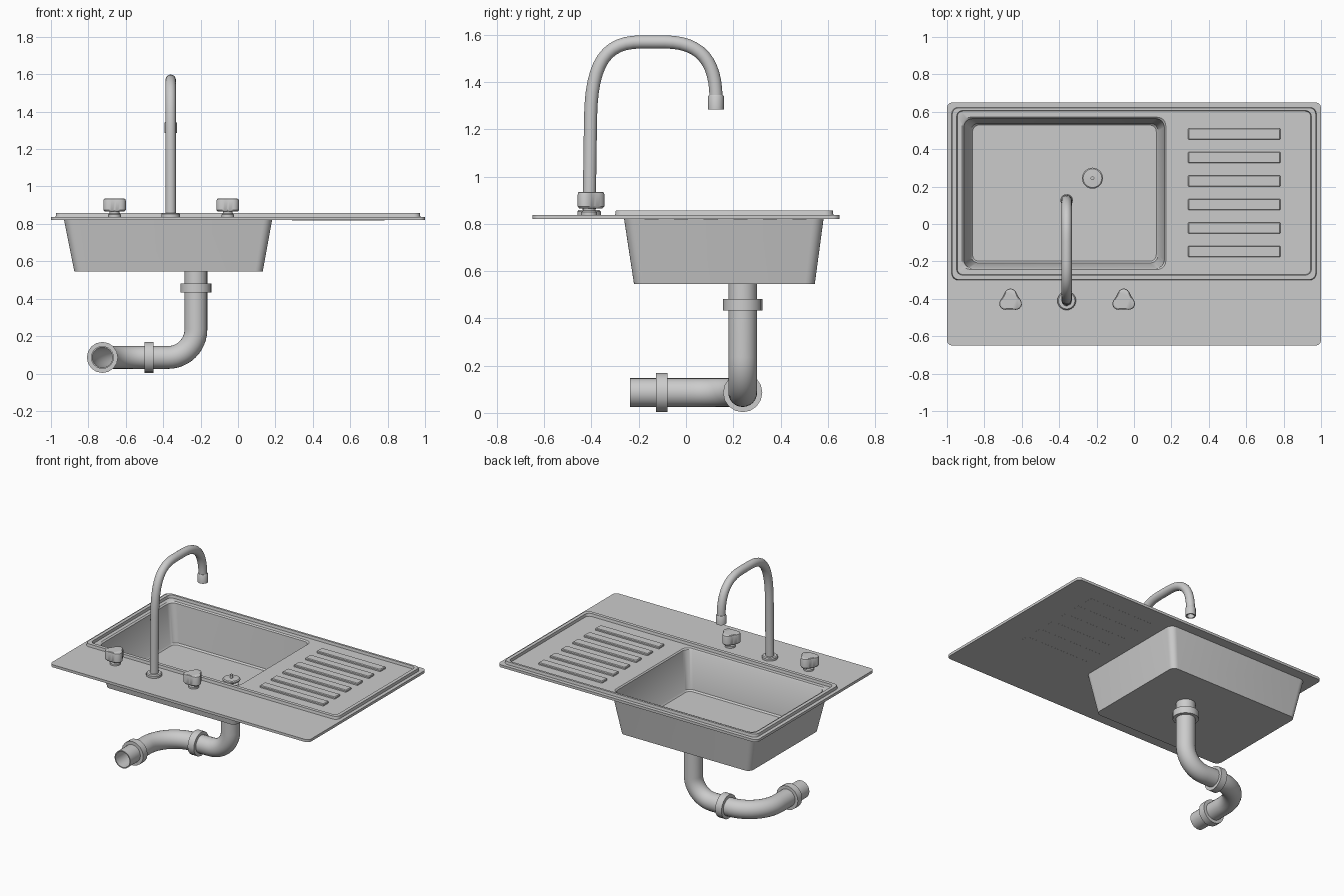
import bpy, bmesh
from math import sin, cos, pi, radians
from mathutils import Vector, Matrix

if "Cube" in bpy.data.objects:
    bpy.data.objects.remove(bpy.data.objects["Cube"])


def loft(name, rings, cyclic=False, matrix=None, angle=35):
    """Skin a list of equal-length point rings; cap the ends unless cyclic."""
    bm = bmesh.new()
    loops = [[bm.verts.new(p) for p in ring] for ring in rings]
    n = len(loops[0])
    pairs = list(zip(loops, loops[1:]))
    if cyclic:
        pairs.append((loops[-1], loops[0]))
    else:
        bm.faces.new(loops[0])
        bm.faces.new(loops[-1])
    for a, b in pairs:
        for i in range(n):
            j = (i + 1) % n
            bm.faces.new((a[i], a[j], b[j], b[i]))
    if matrix:
        bm.transform(matrix)
    bmesh.ops.recalc_face_normals(bm, faces=bm.faces)
    mesh = bpy.data.meshes.new(name)
    bm.to_mesh(mesh)
    bm.free()
    obj = bpy.data.objects.new(name, mesh)
    bpy.context.collection.objects.link(obj)
    bpy.ops.object.select_all(action='DESELECT')
    obj.select_set(True)
    bpy.context.view_layer.objects.active = obj
    bpy.ops.object.shade_smooth_by_angle(angle=radians(angle))
    return obj


def round_rect(x0, x1, y0, y1, r, z, seg=6):
    corners = [(x1 - r, y1 - r), (x0 + r, y1 - r), (x0 + r, y0 + r), (x1 - r, y0 + r)]
    return [(cx + r * cos((k + i / seg) * pi / 2), cy + r * sin((k + i / seg) * pi / 2), z)
            for k, (cx, cy) in enumerate(corners) for i in range(seg + 1)]


def lathe(name, profile, matrix, sides=24, cyclic=False):
    rings = [[(r * cos(2 * pi * i / sides), r * sin(2 * pi * i / sides), z)
              for i in range(sides)] for r, z in profile]
    return loft(name, rings, cyclic, matrix)


def tube(name, path, outer, inner, sides=24):
    """Hollow pipe swept along a path, with open ends."""
    path = [Vector(p) for p in path]
    frames, t0, u = [], None, None
    for i, p in enumerate(path):
        t = (path[min(i + 1, len(path) - 1)] - path[max(i - 1, 0)]).normalized()
        if t0 is None:
            u = t.orthogonal().normalized()
        else:
            u = t0.rotation_difference(t) @ u
        frames.append((p, u.copy(), t.cross(u)))
        t0 = t

    def ring(f, r):
        return [f[0] + r * (f[1] * cos(2 * pi * i / sides) + f[2] * sin(2 * pi * i / sides))
                for i in range(sides)]
    rings = [ring(f, outer) for f in frames] + [ring(f, inner) for f in reversed(frames)]
    return loft(name, rings, True)


def bezier(a, b, c, d, n=12):
    a, b, c, d = map(Vector, (a, b, c, d))
    return [a * (1 - t) ** 3 + b * 3 * t * (1 - t) ** 2 + c * 3 * t * t * (1 - t) + d * t ** 3
            for t in (i / n for i in range(n + 1))]


def bend(start, corner, end, k=0.552):
    """Quarter-circle elbow."""
    s, c, e = Vector(start), Vector(corner), Vector(end)
    return bezier(s, s.lerp(c, k), e.lerp(c, k), e)


# Deck, raised rim and basin as one continuous pressed shell
loft("sink_deck_and_basin", [
    round_rect(-0.875, 0.132, -0.22, 0.545, 0.04, 0.545),
    round_rect(-0.93, 0.182, -0.262, 0.582, 0.045, 0.82),
    round_rect(-1, 1, -0.65, 0.65, 0.03, 0.82),
    round_rect(-1, 1, -0.65, 0.65, 0.03, 0.838),
    round_rect(-0.975, 0.975, -0.30, 0.624, 0.035, 0.838),
    round_rect(-0.972, 0.972, -0.297, 0.621, 0.035, 0.857),
    round_rect(-0.948, 0.948, -0.273, 0.606, 0.03, 0.857),
    round_rect(-0.945, 0.945, -0.27, 0.603, 0.03, 0.838),
    round_rect(-0.92, 0.17, -0.243, 0.571, 0.045, 0.838),
    round_rect(-0.91, 0.162, -0.237, 0.563, 0.045, 0.83),
    round_rect(-0.872, 0.128, -0.208, 0.538, 0.04, 0.572),
    round_rect(-0.863, 0.119, -0.199, 0.529, 0.035, 0.562),
])

# Drainboard ridges
for i in range(6):
    y = 0.481 - 0.1255 * i
    loft(f"drainboard_ridge_{i + 1}", [
        round_rect(0.29, 0.782, y - 0.03, y + 0.03, 0.004, z, 2) for z in (0.8195, 0.847)
    ] + [round_rect(0.294, 0.778, y - 0.026, y + 0.026, 0.004, 0.852, 2)])

# Drain plug on its stem
lathe("drain_plug", [(0.045, 0.555), (0.045, 0.567), (0.02, 0.57), (0.02, 0.585), (0.05, 0.587),
                     (0.056, 0.592), (0.056, 0.6), (0.05, 0.605), (0.01, 0.607), (0.01, 0.63)],
      Matrix.Translation((-0.222, 0.245, 0)))

# Faucet: base flange, swan-neck spout, nozzle
FX = -0.36
lathe("faucet_base", [(0.05, 0.836), (0.05, 0.852), (0.044, 0.858), (0.028, 0.858)],
      Matrix.Translation((FX, -0.41, 0)))
spout = [(FX, -0.41, 0.84)]
spout += bezier((FX, -0.404, 1.25), (FX, -0.40, 1.49), (FX, -0.335, 1.57), (FX, -0.19, 1.57))
spout += bezier((FX, -0.09, 1.57), (FX, 0.06, 1.57), (FX, 0.127, 1.49), (FX, 0.127, 1.33))
tube("faucet_spout", spout, 0.028, 0.022, 20)
lathe("faucet_nozzle", [(0.024, 1.285), (0.033, 1.285), (0.033, 1.34), (0.029, 1.346), (0.024, 1.346)],
      Matrix.Translation((FX, 0.127, 0)), cyclic=True)

# Tap knobs: rounded three-lobed grips on short stems
for side, x in (("left", -0.66), ("right", -0.055)):
    at = Matrix.Translation((x, -0.41, 0))
    lathe(f"tap_stem_{side}", [(0.034, 0.836), (0.034, 0.85), (0.026, 0.856), (0.026, 0.875)], at)
    grip = []
    for s, z in ((0.88, 0.866), (1, 0.874), (1, 0.924), (0.96, 0.932), (0.88, 0.935)):
        grip.append([])
        for i in range(36):
            a = 2 * pi * i / 36
            r = s * (0.056 + 0.009 * cos(3 * (a - pi / 2)))
            grip[-1].append((r * cos(a), r * sin(a), z))
    loft(f"tap_knob_{side}", grip, matrix=at)

# Waste pipe: down, elbow to the left, elbow towards the front
PX, PY, PZ, EX = -0.225, 0.24, 0.086, -0.725
path = [(PX, PY, 0.55)]
path += bend((PX, PY, PZ + 0.15), (PX, PY, PZ), (PX - 0.15, PY, PZ))
path += bend((EX + 0.22, PY, PZ), (EX, PY, PZ), (EX, PY - 0.22, PZ))
path += [(EX, -0.237, PZ)]
tube("waste_pipe", path, 0.061, 0.054)

# Pipe couplings
for name, pos, rot in (("vertical", (PX, PY, 0.457), Matrix()),
                       ("middle", (-0.475, PY, PZ), Matrix.Rotation(pi / 2, 4, 'Y')),
                       ("outlet", (EX, -0.103, PZ), Matrix.Rotation(pi / 2, 4, 'X'))):
    lathe(f"pipe_coupling_{name}", [(0.058, -0.024), (0.083, -0.024), (0.083, 0.024), (0.058, 0.024)],
          Matrix.Translation(pos) @ rot, 16, True)
